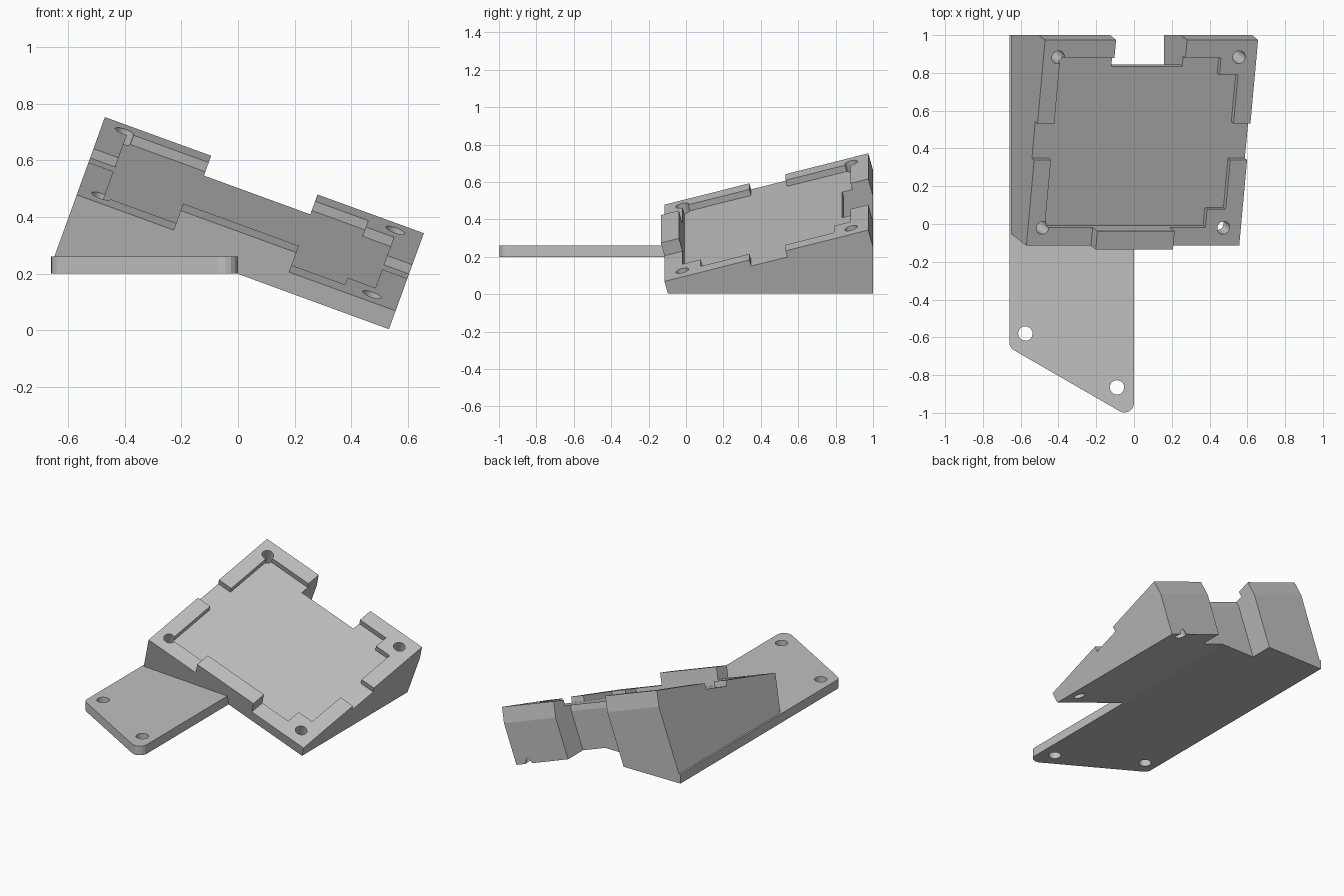
import bpy, bmesh
from math import radians, sin, cos, pi
from mathutils import Matrix, Vector

cube = bpy.data.objects.get("Cube")
if cube:
    bpy.data.objects.remove(cube, do_unlink=True)

grey = bpy.data.materials.new("light grey plastic")
grey.use_nodes = True
grey.diffuse_color = (0.53, 0.53, 0.53, 1)
grey.node_tree.nodes["Principled BSDF"].inputs["Base Color"].default_value = grey.diffuse_color

# Frames: side roll only, and the fully tilted top face (origin at its front edge)
ROLL = Matrix.Rotation(radians(20), 4, 'Y')
TILT = ROLL @ Matrix.Translation((-0.1, -0.115, 0.255)) @ Matrix.Rotation(radians(15), 4, 'X')
FLAT = Matrix.Identity(4)
SIDEWAYS = Matrix.Rotation(radians(90), 4, 'X')


def prism(name, outline, low, high, frame=FLAT):
    """Extrude an outline along the local z of a frame."""
    bm = bmesh.new()
    base = bm.faces.new([bm.verts.new((x, y, low)) for x, y in outline])
    top = bmesh.ops.extrude_face_region(bm, geom=[base])["geom"]
    bmesh.ops.translate(bm, vec=(0, 0, high - low),
                        verts=[v for v in top if isinstance(v, bmesh.types.BMVert)])
    bm.transform(frame)
    bmesh.ops.recalc_face_normals(bm, faces=bm.faces)
    mesh = bpy.data.meshes.new(name)
    bm.to_mesh(mesh)
    bm.free()
    mesh.materials.append(grey)
    obj = bpy.data.objects.new(name, mesh)
    bpy.context.collection.objects.link(obj)
    return obj


def rect(x0, x1, y0, y1):
    return [(x0, y0), (x1, y0), (x1, y1), (x0, y1)]


def circle(x, y, r, n=32):
    return [(x + r * cos(2 * pi * i / n), y + r * sin(2 * pi * i / n)) for i in range(n)]


def rounded(points, radius, steps=8):
    """Round every corner of a convex outline."""
    result = []
    pts = [Vector(p) for p in points]
    for i, p in enumerate(pts):
        a = (pts[i - 1] - p).normalized()
        b = (pts[(i + 1) % len(pts)] - p).normalized()
        half = a.angle(b) / 2
        centre = p + (a + b).normalized() * radius / sin(half)
        start = p + a * radius / math_tan(half) - centre
        end = p + b * radius / math_tan(half) - centre
        for k in range(steps + 1):
            d = start.lerp(end, k / steps).normalized() * radius
            result.append(tuple(centre + d))
    return result


def math_tan(a):
    return sin(a) / cos(a)


def cut(obj, cutters):
    """Subtract the cutters and bake the result."""
    for c in cutters:
        c.hide_render = True
        mod = obj.modifiers.new("cut", 'BOOLEAN')
        mod.operation, mod.solver, mod.object = 'DIFFERENCE', 'EXACT', c
    bpy.context.view_layer.update()
    graph = bpy.context.evaluated_depsgraph_get()
    mesh = bpy.data.meshes.new_from_object(obj.evaluated_get(graph))
    obj.modifiers.clear()
    obj.data = mesh


def slice_off(obj, point, normal):
    """Remove everything on the normal side of a plane and cap it."""
    bm = bmesh.new()
    bm.from_mesh(obj.data)
    geom = bm.verts[:] + bm.edges[:] + bm.faces[:]
    res = bmesh.ops.bisect_plane(bm, geom=geom, plane_co=point, plane_no=normal, clear_outer=True)
    edges = [e for e in res["geom_cut"] if isinstance(e, bmesh.types.BMEdge)]
    bmesh.ops.contextual_create(bm, geom=edges)
    bmesh.ops.recalc_face_normals(bm, faces=bm.faces)
    bm.to_mesh(obj.data)
    bm.free()


# Wedge body: rolled side profile run along y, trimmed by the tilted planes
def rolled(x, z):
    p = ROLL @ Vector((x, 0, z))
    return p.x, p.z


profile = [rolled(0.5, 0.186), rolled(0.5, 0.7), rolled(-0.7, 0.7),
           (-0.66, 0.23), (-0.03, 0.23), (0.0, 0.199)]
body = prism("wedge_body", profile, -1.0, 0.5, SIDEWAYS)
turn = TILT.to_3x3()
slice_off(body, TILT @ Vector((0, 0, 0)), turn @ Vector((0, 0, 1)))
slice_off(body, TILT @ Vector((0, 0, 0)), turn @ Vector((0, -1, 0)))
slice_off(body, TILT @ Vector((0, 1.128, 0)), turn @ Vector((0, 1, 0)))

# Shallow tray pocket, open at the sides, with stepped corners on the left
tray = [(-0.505, 0.1), (0.4, 0.1), (0.4, 0.2), (0.505, 0.2), (0.505, 0.47), (0.7, 0.47),
        (0.7, 0.67), (0.505, 0.67), (0.505, 0.937), (0.4, 0.937), (0.4, 1.03),
        (-0.505, 1.03), (-0.505, 0.67), (-0.7, 0.67), (-0.7, 0.47), (-0.505, 0.47)]
pocket = prism("pocket_cutter", tray, -0.036, 0.2, TILT)

# Cable notch at the back, through wedge and plate
notch_top = prism("notch_top_cutter", rect(-0.2, 0.2, 0.974, 1.5), -0.9, 0.3, TILT)
notch_low = prism("notch_low_cutter", rect(-0.3, 0.1, 0.845, 1.5), -0.6, 0.9, ROLL)

# Corner screw holes: blind over the plate, through elsewhere
screws = [prism("screw_cutter", circle(x, y, 0.035), -depth, 0.1, TILT)
          for x, depth in ((-0.517, 0.15), (0.502, 0.9)) for y in (0.098, 1.033)]
cut(body, [pocket, notch_top, notch_low] + screws)

# Raised stop at the front edge
stop = prism("front_stop", rect(-0.235, 0.2, 0.0, 0.1), 0.0, 0.076, TILT)

# Mounting plate with rounded corners and two holes
outline = [(-0.66, 1.0), (-0.66, -0.654), (0.0, -1.035), (0.0, 1.0)]
corners = rounded(outline, 0.05)
front = [p for p in corners if p[1] < 0]
plate = prism("mounting_plate", [outline[0]] + front + [outline[3]], 0.2, 0.26)
bolts = [prism("bolt_cutter", circle(x, y, 0.038), 0.1, 0.4)
         for x, y in ((-0.575, -0.58), (-0.09, -0.865))]
cut(plate, [notch_top, notch_low] + bolts)

# Remove the used cutters
for c in [pocket, notch_top, notch_low] + screws + bolts:
    bpy.data.objects.remove(c, do_unlink=True)
